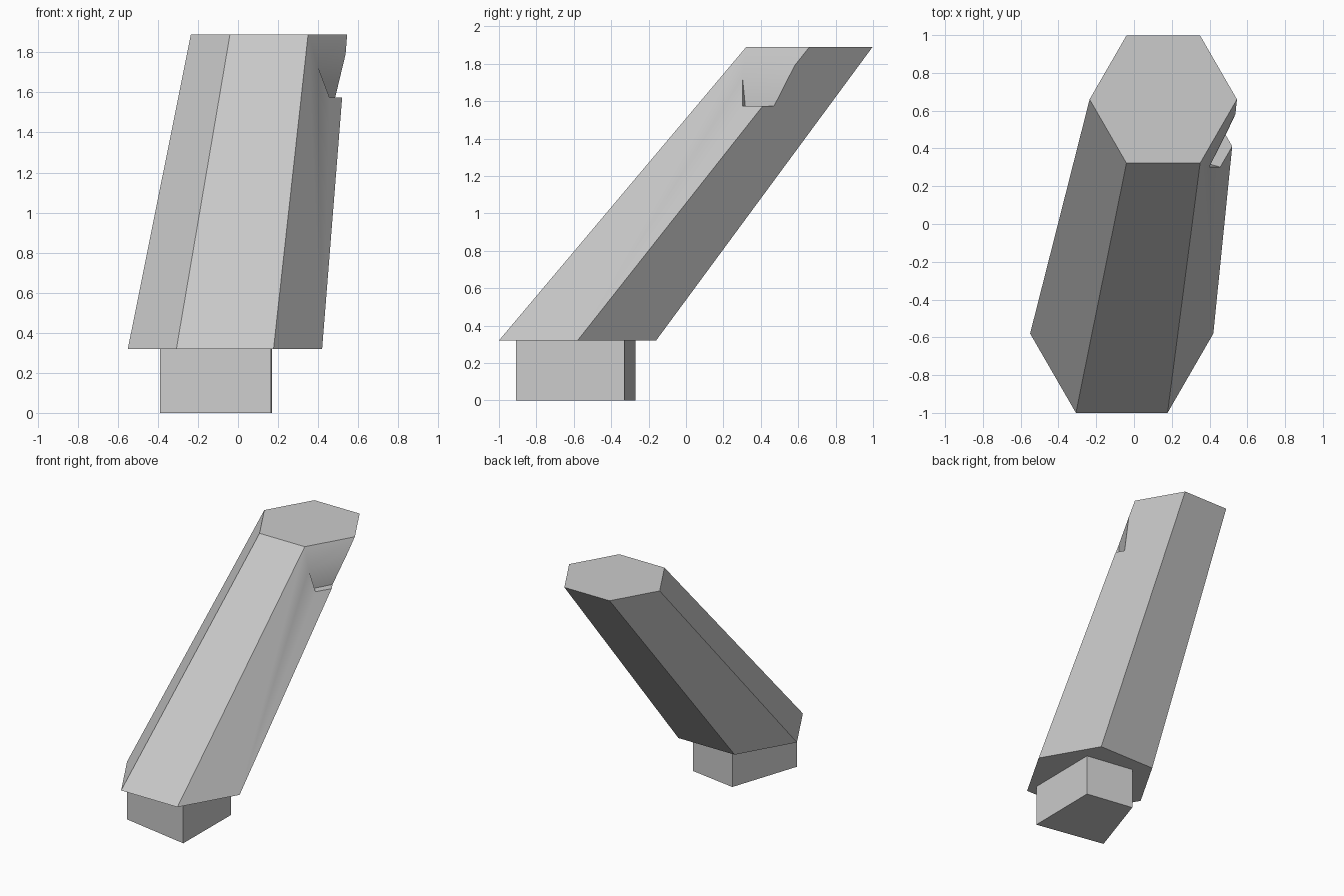
import bpy
import bmesh
from math import cos, sin, pi, radians
from mathutils import Vector

cube = bpy.data.objects.get("Cube")
if cube:
    bpy.data.objects.remove(cube, do_unlink=True)

grey = bpy.data.materials.new("plain grey")
grey.use_nodes = True
colour = (0.6, 0.6, 0.6, 1)
grey.diffuse_color = colour
grey.node_tree.nodes["Principled BSDF"].inputs["Base Color"].default_value = colour


def build(name, faces):
    """Make an object from faces given as lists of points, welding shared corners."""
    bm = bmesh.new()
    for points in faces:
        bm.faces.new([bm.verts.new(p) for p in points])
    bmesh.ops.remove_doubles(bm, verts=bm.verts, dist=1e-5)
    bmesh.ops.recalc_face_normals(bm, faces=bm.faces)
    mesh = bpy.data.meshes.new(name)
    bm.to_mesh(mesh)
    bm.free()
    mesh.materials.append(grey)
    obj = bpy.data.objects.new(name, mesh)
    bpy.context.collection.objects.link(obj)
    bpy.ops.object.select_all(action='DESELECT')
    obj.select_set(True)
    bpy.context.view_layer.objects.active = obj
    bpy.ops.object.shade_smooth_by_angle(angle=radians(30))
    return obj


def hexagon(cx, cy, z, rx, ry):
    return [Vector((cx + rx * cos(i * pi / 3), cy + ry * sin(i * pi / 3), z))
            for i in range(6)]


# Leaning six-sided column, corner 0 points to +x
low = hexagon(-0.065, -0.58, 0.32, 0.485, 0.485)
high = hexagon(0.155, 0.66, 1.89, 0.39, 0.39)


def on_side(corner, across, z):
    """Point on a column side at height z, between corner 0 and another corner."""
    t = (z - low[0].z) / (high[0].z - low[0].z)
    start = low[0].lerp(high[0], t)
    return start.lerp(low[corner].lerp(high[corner], t), across)


# Notch cut into the corner near the top
shelf = 1.575
tip = on_side(5, 0.67, 1.73)
shelf_front = on_side(5, 0.31, shelf)
shelf_corner = on_side(5, 0, shelf)
shelf_back = on_side(1, 0.17, shelf)
upper = on_side(5, 0, 1.79)
inner = Vector((0.40, 0.317, shelf))

sides = [[low[i], low[i + 1], high[i + 1], high[i]] for i in range(1, 5)]
notched_front = [low[5], low[0], shelf_corner, shelf_front, tip, upper, high[0], high[5]]
notched_back = [low[0], low[1], high[1], high[0], upper, shelf_back, shelf_corner]
notch = [[shelf_front, shelf_corner, shelf_back, inner],
         [tip, shelf_front, inner],
         [tip, inner, shelf_back, upper]]
build("leaning_column", [low, high, notched_front, notched_back] + sides + notch)

# Four-sided foot block under the column
plan = [(0.165, -0.91), (0.17, -0.33), (-0.21, -0.27), (-0.39, -0.81)]
foot = [Vector((x, y, 0)) for x, y in plan]
head = [p + Vector((0, 0, 0.32)) for p in foot]
walls = [[foot[i - 1], foot[i], head[i], head[i - 1]] for i in range(4)]
build("foot_block", [foot, head] + walls)
